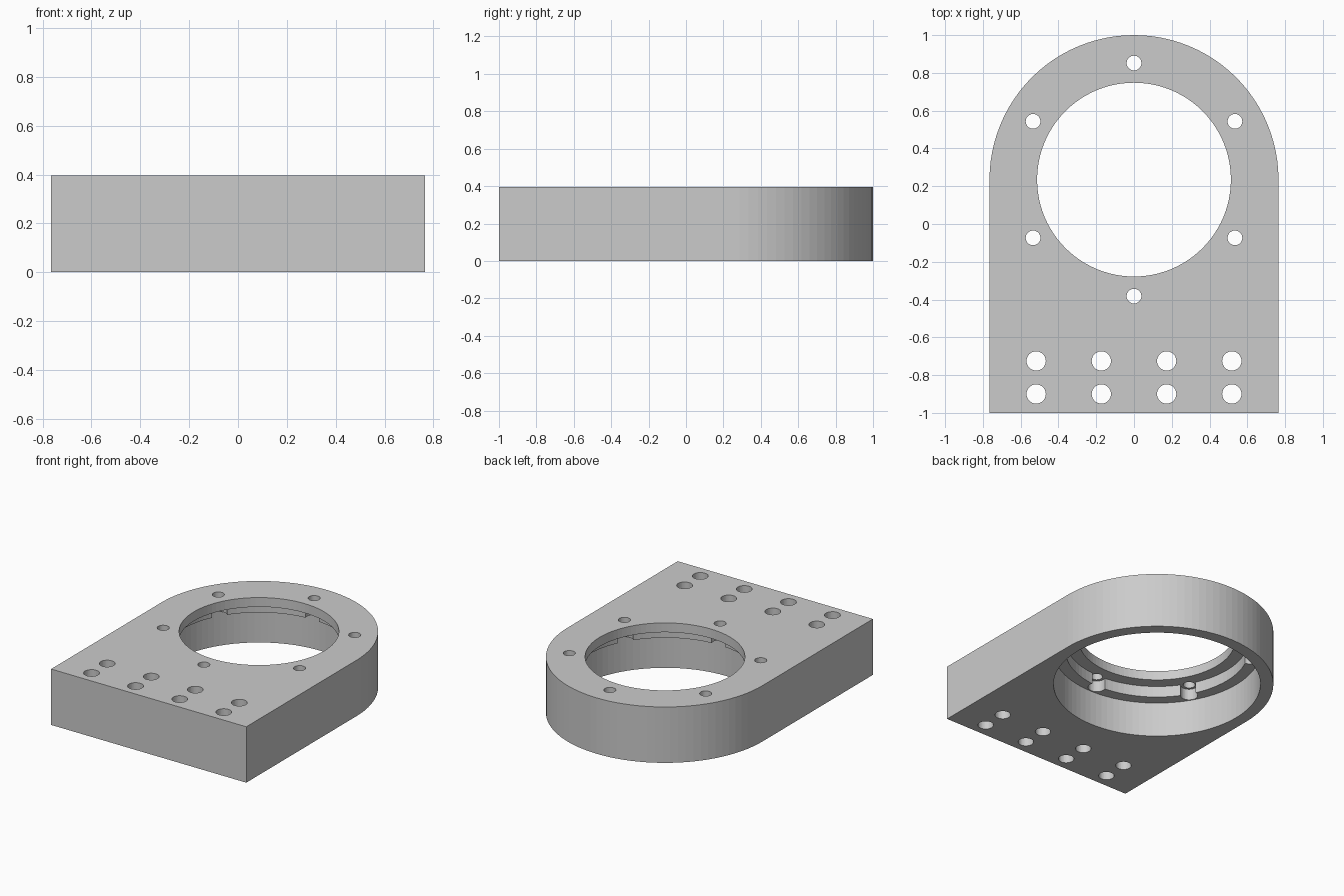
import bpy, bmesh, math

cube = bpy.data.objects.get("Cube")
if cube:
    bpy.data.objects.remove(cube, do_unlink=True)

HEIGHT = 0.396
HALF_W = 0.765
CENTRE_Y = 1 - HALF_W
BOLT_RADIUS = 0.617

grey = bpy.data.materials.new("machined grey")
grey.use_nodes = True
COLOUR = (0.6, 0.6, 0.6, 1)
grey.diffuse_color = COLOUR
grey.node_tree.nodes["Principled BSDF"].inputs["Base Color"].default_value = COLOUR


def circle(x, y, r, n):
    return [(x + r * math.cos(math.tau * i / n), y + r * math.sin(math.tau * i / n))
            for i in range(n)]


def prism(name, outline, z0, z1):
    """Extrude a closed outline between two heights."""
    bm = bmesh.new()
    face = bm.faces.new([bm.verts.new((x, y, z0)) for x, y in outline])
    top = bmesh.ops.extrude_face_region(bm, geom=[face])["geom"]
    moved = [v for v in top if isinstance(v, bmesh.types.BMVert)]
    bmesh.ops.translate(bm, verts=moved, vec=(0, 0, z1 - z0))
    bmesh.ops.recalc_face_normals(bm, faces=bm.faces)
    mesh = bpy.data.meshes.new(name)
    bm.to_mesh(mesh)
    bm.free()
    mesh.materials.append(grey)
    obj = bpy.data.objects.new(name, mesh)
    bpy.context.scene.collection.objects.link(obj)
    return obj


def drill(x, y, r, z1, n):
    """Cut a round hole from the underside up to z1."""
    cutter = prism("drill_cutter", circle(x, y, r, n), -0.1, z1)
    cutter.hide_render = True
    mod = plate.modifiers.new("drill", 'BOOLEAN')
    mod.operation = 'DIFFERENCE'
    mod.solver = 'EXACT'
    mod.object = cutter
    bpy.context.view_layer.objects.active = plate
    bpy.ops.object.modifier_apply(modifier=mod.name)
    bpy.data.objects.remove(cutter, do_unlink=True)


# Plate with square front and rounded back
SEGMENTS = 48
arc = [(HALF_W * math.cos(math.pi * i / SEGMENTS),
        CENTRE_Y + HALF_W * math.sin(math.pi * i / SEGMENTS))
       for i in range(SEGMENTS + 1)]
plate = prism("mounting_plate", [(-HALF_W, -1), (HALF_W, -1)] + arc, 0, HEIGHT)

# Stepped bore: wide from below, narrow at the top
for radius, depth in ((0.68, 0.25), (0.6, 0.33), (0.513, 0.5)):
    drill(0, CENTRE_Y, radius, depth, 96)

# Six screw holes with counterbored pockets
for i in range(6):
    a = math.radians(30 + 60 * i)
    x = BOLT_RADIUS * math.cos(a)
    y = CENTRE_Y + BOLT_RADIUS * math.sin(a)
    drill(x, y, 0.057, 0.33, 32)
    drill(x, y, 0.039, 0.5, 32)

# Two rows of mounting holes near the front
for y in (-0.725, -0.9):
    for x in (-0.518, -0.173, 0.173, 0.518):
        drill(x, y, 0.051, 0.5, 32)
